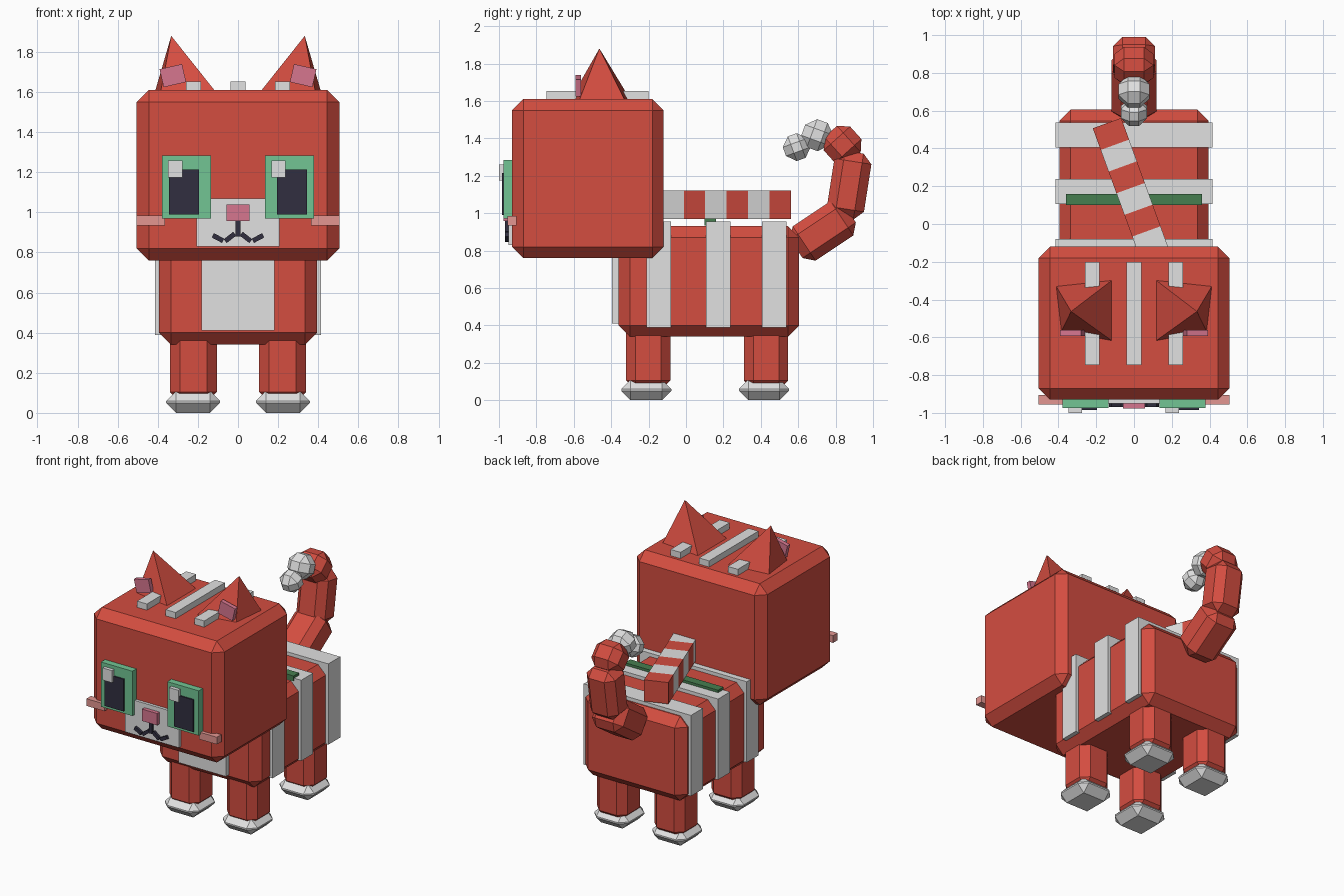
import bpy, bmesh
from math import atan2, hypot, radians, sin, cos

cube = bpy.data.objects.get("Cube")
if cube:
    bpy.data.objects.remove(cube, do_unlink=True)


def material(name, rgb):
    lin = [((c / 255 + 0.055) / 1.055) ** 2.4 for c in rgb]
    m = bpy.data.materials.new(name)
    m.use_nodes = True
    m.diffuse_color = (*lin, 1)
    m.node_tree.nodes["Principled BSDF"].inputs["Base Color"].default_value = (*lin, 1)
    return m


red = material("warm red", (212, 77, 64))
white = material("soft white", (225, 225, 225))
green = material("eye green", (114, 197, 148))
holly = material("dark green", (70, 126, 80))
dark = material("ink", (49, 47, 64))
pink = material("pink", (214, 118, 143))
blush = material("blush", (227, 150, 145))


def finish(name, bm, mat):
    bmesh.ops.recalc_face_normals(bm, faces=bm.faces)
    mesh = bpy.data.meshes.new(name)
    bm.to_mesh(mesh)
    bm.free()
    mesh.materials.append(mat)
    obj = bpy.data.objects.new(name, mesh)
    bpy.context.collection.objects.link(obj)
    return obj


def block(name, centre, size, mat, bevel=0, rot=(0, 0, 0)):
    """Box with optional chamfered edges."""
    bm = bmesh.new()
    bmesh.ops.create_cube(bm, size=1)
    bmesh.ops.scale(bm, vec=size, verts=bm.verts)
    obj = finish(name, bm, mat)
    obj.location, obj.rotation_euler = centre, rot
    if bevel:
        mod = obj.modifiers.new("chamfer", "BEVEL")
        mod.width, mod.segments = bevel, 1
    return obj


def span(name, x, y, z, mat, bevel=0):
    """Box given by its extent along each axis."""
    axes = (x, y, z)
    return block(name, [(a + b) / 2 for a, b in axes], [b - a for a, b in axes], mat, bevel)


def tail_link(name, start, end, width, mat):
    """Chamfered link between two points in the side plane."""
    dy, dz = end[0] - start[0], end[1] - start[1]
    block(name, (0, (start[0] + end[0]) / 2, (start[1] + end[1]) / 2),
          (*width, hypot(dy, dz)), mat, 0.05, (atan2(-dy, dz), 0, 0))


# Head and body
span("head", (-0.505, 0.505), (-0.93, -0.12), (0.76, 1.61), red, 0.06)
span("body", (-0.395, 0.395), (-0.36, 0.605), (0.34, 0.93), red, 0.06)
span("chest_patch", (-0.183, 0.183), (-0.395, -0.34), (0.41, 0.88), white)
for i, y in enumerate((-0.145, 0.172, 0.472)):
    block(f"body_stripe_{i}", (0, y, 0.672), (0.83, 0.132, 0.565), white)
span("back_band", (-0.36, 0.36), (0.1, 0.16), (0.935, 0.972), holly)

# Striped stick lying across the back
turn, piece = radians(20), 0.122
for i in range(6):
    d = piece * (i + 0.5)
    block(f"stick_piece_{i}", (-0.143 + d * sin(turn), 0.534 - d * cos(turn), 1.045),
          (0.16, piece, 0.15), white if i % 2 else red, 0, (0, 0, turn))

# Stripes on the crown
for i, x in enumerate((-0.222, 0, 0.222)):
    block(f"crown_stripe_{i}", (x, -0.473, 1.625), (0.077, 0.545, 0.057), white)

for side, s in (("left", 1), ("right", -1)):
    # Ear leaning outwards, with an inner plate
    bm = bmesh.new()
    apex = bm.verts.new((s * 0.333, -0.463, 1.88))
    base = [bm.verts.new((s * x, y, 1.605)) for x, y in
            ((0.114, -0.62), (0.114, -0.296), (0.413, -0.328), (0.385, -0.57))]
    bm.faces.new(base)
    for i in range(4):
        bm.faces.new((base[i], base[(i + 1) % 4], apex))
    finish(f"{side}_ear", bm, red)
    block(f"{side}_inner_ear", (s * 0.325, -0.577, 1.682), (0.115, 0.03, 0.092),
          pink, 0, (0, s * radians(13), 0))

    # Eye layers
    x = s * 0.257
    block(f"{side}_eye", (x, -0.945, 1.127), (0.243, 0.06, 0.313), green)
    block(f"{side}_pupil", (s * 0.269, -0.96, 1.102), (0.148, 0.05, 0.225), dark)
    block(f"{side}_eye_glint", (x - 0.055, -0.975, 1.217), (0.072, 0.05, 0.085), white)

    # Cheek and mouth corners
    block(f"{side}_cheek", (s * 0.435, -0.93, 0.96), (0.14, 0.05, 0.05), blush)
    block(f"{side}_mouth_inner", (s * 0.04, -0.955, 0.875), (0.06, 0.025, 0.024),
          dark, 0, (0, s * radians(38), 0))
    block(f"{side}_mouth_outer", (s * 0.1, -0.955, 0.872), (0.058, 0.025, 0.024),
          dark, 0, (0, -s * radians(28), 0))

    # Legs and paws
    for end, leg_y, paw_y in (("front", -0.202, -0.212), ("back", 0.428, 0.417)):
        span(f"{end}_{side}_leg", sorted((s * 0.105, s * 0.34)),
             (leg_y - 0.118, leg_y + 0.118), (0.055, 0.42), red, 0.05)
        block(f"{end}_{side}_paw", (s * 0.224, paw_y, 0.055), (0.268, 0.268, 0.11), white, 0.05)

# Muzzle
span("muzzle", (-0.208, 0.208), (-0.95, -0.91), (0.83, 1.07), white)
span("nose", (-0.058, 0.058), (-0.977, -0.92), (0.957, 1.04), pink)
span("mouth_line", (-0.012, 0.012), (-0.967, -0.93), (0.88, 0.96), dark)

# Tail curling forwards to a pale tip
tail_link("tail_base", (0.59, 0.81), (0.875, 1.0), (0.24, 0.22), red)
tail_link("tail_middle", (0.845, 0.973), (0.9, 1.326), (0.22, 0.2), red)
block("tail_bend", (0, 0.837, 1.366), (0.205, 0.19, 0.19), red, 0.05, (radians(42), 0, 0))
block("tail_tip", (0, 0.702, 1.417), (0.165, 0.16, 0.16), white, 0.05, (radians(70), 0, 0))
block("tail_end", (0, 0.592, 1.353), (0.14, 0.14, 0.14), white, 0.045, (radians(110), 0, 0))
